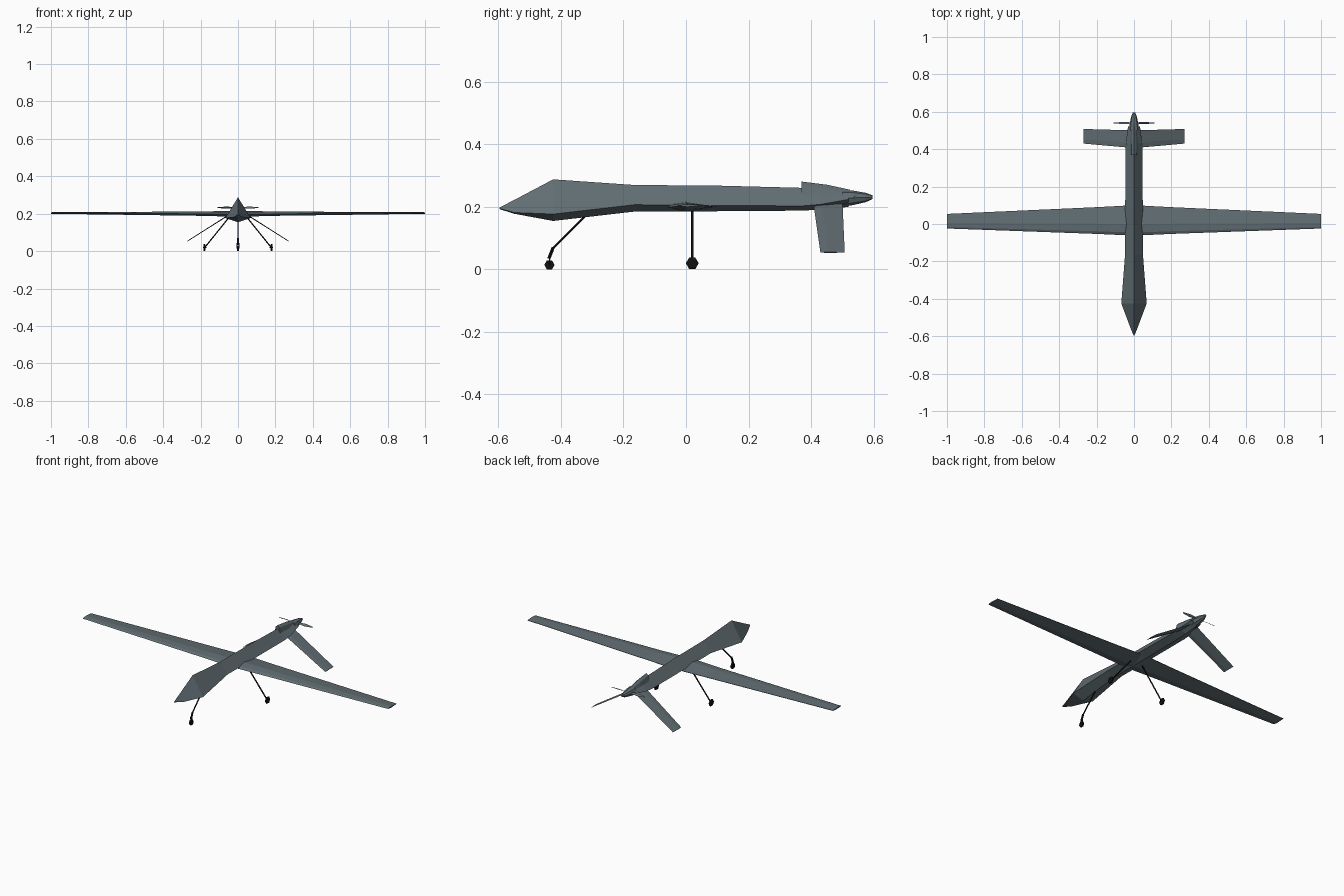
import bpy, bmesh, math
from mathutils import Vector

if "Cube" in bpy.data.objects:
    bpy.data.objects.remove(bpy.data.objects["Cube"])


def material(name, rgb):
    m = bpy.data.materials.new(name)
    m.diffuse_color = (*rgb, 1)
    m.use_nodes = True
    m.node_tree.nodes["Principled BSDF"].inputs["Base Color"].default_value = m.diffuse_color
    return m


GREY = material("blue_grey_paint", (0.12, 0.155, 0.17))
BLACK = material("black_rubber", (0.006, 0.006, 0.007))


def loft(name, rings, mat):
    """Skin a list of equal-length point rings, capping both ends."""
    bm = bmesh.new()
    vs = [[bm.verts.new(p) for p in r] for r in rings]
    n = len(vs[0])
    for a, b in zip(vs, vs[1:]):
        for i in range(n):
            j = (i + 1) % n
            bm.faces.new((a[i], a[j], b[j], b[i]))
    bm.faces.new(vs[0])
    bm.faces.new(vs[-1])
    bmesh.ops.recalc_face_normals(bm, faces=bm.faces)
    me = bpy.data.meshes.new(name)
    bm.to_mesh(me)
    bm.free()
    me.materials.append(mat)
    ob = bpy.data.objects.new(name, me)
    bpy.context.collection.objects.link(ob)
    return ob


def circle(centre, axis, r, sides):
    q = Vector(axis).to_track_quat('Z', 'Y')
    return [Vector(centre) + q @ Vector((r * math.cos(2 * math.pi * i / sides),
            r * math.sin(2 * math.pi * i / sides), 0)) for i in range(sides)]


def rod(name, a, b, r, sides=6, mat=BLACK, r2=None):
    d = Vector(b) - Vector(a)
    return loft(name, [circle(a, d, r, sides), circle(b, d, r2 or r, sides)], mat)


# Fuselage: diamond section (y, half width, ridge z, side z, keel z)
stations = [(-0.597, 0.002, 0.2, 0.197, 0.195), (-0.55, 0.021, 0.224, 0.184, 0.18),
            (-0.425, 0.068, 0.29, 0.179, 0.157), (-0.165, 0.048, 0.272, 0.209, 0.187),
            (0.1, 0.047, 0.27, 0.207, 0.188), (0.37, 0.045, 0.263, 0.205, 0.19),
            (0.43, 0.044, 0.262, 0.21, 0.193), (0.52, 0.032, 0.256, 0.226, 0.202)]
loft("fuselage", [[(0, y, t), (w, y, s), (0, y, b), (-w, y, s)]
                  for y, w, t, s, b in stations], GREY)

# Engine scoop on the back
loft("engine_scoop", [[(0, y, t), (w, y, t - 0.012), (w * 1.6, y, b), (-w * 1.6, y, b),
                       (-w, y, t - 0.012)]
                      for y, w, t, b in [(0.37, 0.012, 0.283, 0.235),
                                         (0.45, 0.013, 0.273, 0.235),
                                         (0.525, 0.010, 0.257, 0.23)]], GREY)

# Tail cone behind the engine
loft("tail_cone", [circle((0, y, z), (0, 1, 0), r, 8)
                   for y, z, r in [(0.50, 0.229, 0.027), (0.535, 0.231, 0.023),
                                   (0.575, 0.232, 0.015), (0.597, 0.233, 0.006)]], GREY)


# Main wing: (x, leading y, trailing y, low z, high z)
def wing_ring(x, le, te, lo, hi):
    c, mid = te - le, (lo + hi) / 2
    return [(x, le, mid - 0.001), (x, le + 0.1 * c, mid + 0.3 * (hi - lo)),
            (x, le + 0.38 * c, hi), (x, te, mid + 0.001),
            (x, te, mid - 0.001), (x, le + 0.35 * c, lo)]


half = [(0.2, -0.053, 0.09, 0.191, 0.214), (1.0, -0.024, 0.054, 0.202, 0.210)]
root = [(0.05, -0.06, 0.098, 0.187, 0.217)]
panels = root + half
loft("wing", [wing_ring(-p[0], *p[1:]) for p in reversed(panels)]
     + [wing_ring(*p) for p in panels], GREY)

for s, side in ((-1, "left"), (1, "right")):
    # Drooping tail fin
    def fin_ring(x, z, le, te, t):
        n = Vector((s * 0.54, 0, 0.84)) * t
        p = Vector((s * x, 0, z))
        return [p + Vector((0, le, 0)), p + Vector((0, le + (te - le) * 0.3, 0)) + n,
                p + Vector((0, te, 0)), p + Vector((0, le + (te - le) * 0.3, 0)) - n]
    loft(side + "_tail_fin", [fin_ring(0.025, 0.211, 0.408, 0.501, 0.003),
                              fin_ring(0.27, 0.056, 0.43, 0.508, 0.002)], GREY)

    # Propeller blade with slight twist
    def blade_ring(x, w, a):
        dy, dz = w * math.sin(a), w * math.cos(a) * s
        t = 0.0012
        return [(s * x, 0.54 - dy, 0.235 - dz), (s * x, 0.54 + t, 0.235),
                (s * x, 0.54 + dy, 0.235 + dz), (s * x, 0.54 - t, 0.235)]
    loft(side + "_propeller_blade", [blade_ring(0.015, 0.004, 1.0),
                                     blade_ring(0.06, 0.008, 0.8),
                                     blade_ring(0.11, 0.003, 0.6)], GREY)

    # Main landing gear
    rod(side + "_main_strut", (s * 0.03, 0.02, 0.205), (s * 0.174, 0.02, 0.026), 0.0038)
    w = [circle((s * x, 0.02, 0.0215), (1, 0, 0), r, 6)
         for x, r in [(0.174, 0.016), (0.176, 0.0205), (0.183, 0.0205), (0.185, 0.016)]]
    loft(side + "_main_wheel", w, BLACK)
    rod(side + "_axle", (s * 0.168, 0.02, 0.022), (s * 0.186, 0.02, 0.022), 0.004)

# Nose landing gear
rod("nose_strut", (0, -0.315, 0.18), (0, -0.427, 0.068), 0.004)
rod("nose_fork", (0, -0.425, 0.072), (0, -0.439, 0.036), 0.006)
for s in (-1, 1):
    rod("nose_fork_arm", (s * 0.006, -0.436, 0.045), (s * 0.006, -0.437, 0.016), 0.002, 4)
nw = [circle((x, -0.437, 0.0165), (1, 0, 0), 0.0165, 6) for x in (-0.005, 0.005)]
loft("nose_wheel", nw, BLACK)

# Rest the wheels on the ground
bpy.context.view_layer.update()
low = min(v.co.z for o in bpy.data.objects for v in o.data.vertices)
for o in bpy.data.objects:
    o.location.z -= low
